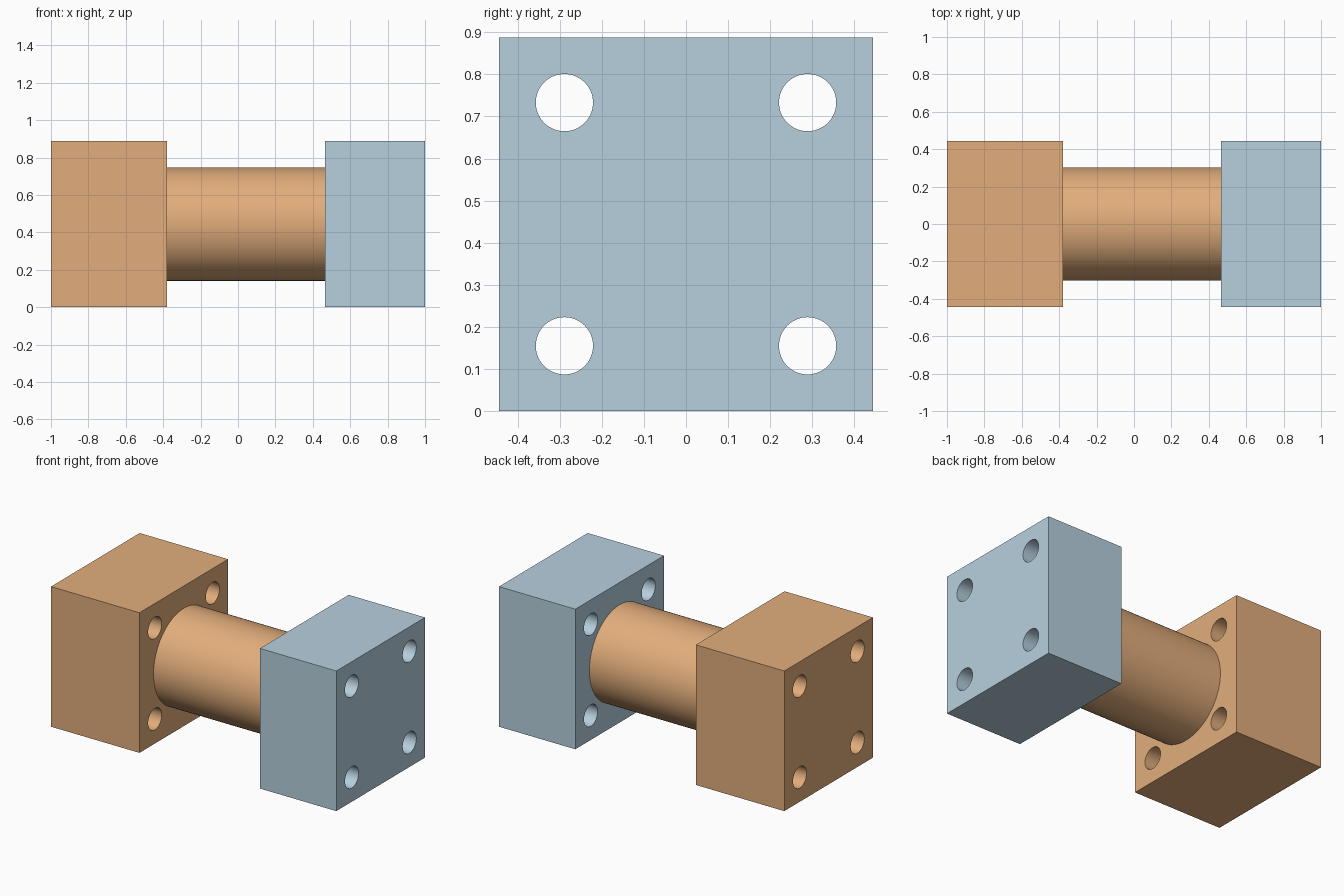
import bpy
import math

if "Cube" in bpy.data.objects:
    bpy.data.objects.remove(bpy.data.objects["Cube"])

H = 0.444           # half the side of each square block
CZ = H              # height of the shaft axis
BOLT, BOLT_R = 0.289, 0.068
SHAFT_R = 0.303


def material(name, color):
    mat = bpy.data.materials.new(name)
    mat.diffuse_color = (*color, 1)
    mat.use_nodes = True
    mat.node_tree.nodes["Principled BSDF"].inputs["Base Color"].default_value = mat.diffuse_color
    return mat


def box(name, x0, x1):
    bpy.ops.mesh.primitive_cube_add(size=1, location=((x0 + x1) / 2, 0, CZ))
    ob = bpy.context.object
    ob.name = name
    ob.scale = (x1 - x0, 2 * H, 2 * H)
    bpy.ops.object.transform_apply(location=False, rotation=False, scale=True)
    return ob


def rod(name, x0, x1, y, z, r, sides):
    bpy.ops.mesh.primitive_cylinder_add(vertices=sides, radius=r, depth=x1 - x0,
                                        location=((x0 + x1) / 2, y, z),
                                        rotation=(0, math.pi / 2, 0))
    ob = bpy.context.object
    ob.name = name
    return ob


def combine(target, tool, operation):
    mod = target.modifiers.new(operation.title(), 'BOOLEAN')
    mod.operation = operation
    mod.solver = 'EXACT'
    mod.object = tool
    bpy.context.view_layer.objects.active = target
    bpy.ops.object.modifier_apply(modifier=mod.name)
    bpy.data.objects.remove(tool)


def drill_bolt_holes(ob):
    for sy in (-1, 1):
        for sz in (-1, 1):
            cutter = rod("hole_cutter", -1.2, 1.2, sy * BOLT, CZ + sz * BOLT, BOLT_R, 64)
            combine(ob, cutter, 'DIFFERENCE')


def finish(ob, mat):
    ob.data.materials.clear()
    ob.data.materials.append(mat)
    bpy.ops.object.select_all(action='DESELECT')
    ob.select_set(True)
    bpy.context.view_layer.objects.active = ob
    bpy.ops.object.shade_smooth_by_angle(angle=math.radians(30))


# Flanged shaft: left block drilled first, then merged with the round shaft
shaft = box("flanged_shaft", -1.0, -0.38)
drill_bolt_holes(shaft)
combine(shaft, rod("shaft_core", -0.6, 0.465, 0, CZ, SHAFT_R, 96), 'UNION')
finish(shaft, material("copper_orange", (0.76, 0.42, 0.20)))

# Separate end block on the right
end_block = box("end_block", 0.465, 1.0)
drill_bolt_holes(end_block)
finish(end_block, material("pale_blue", (0.47, 0.63, 0.73)))
